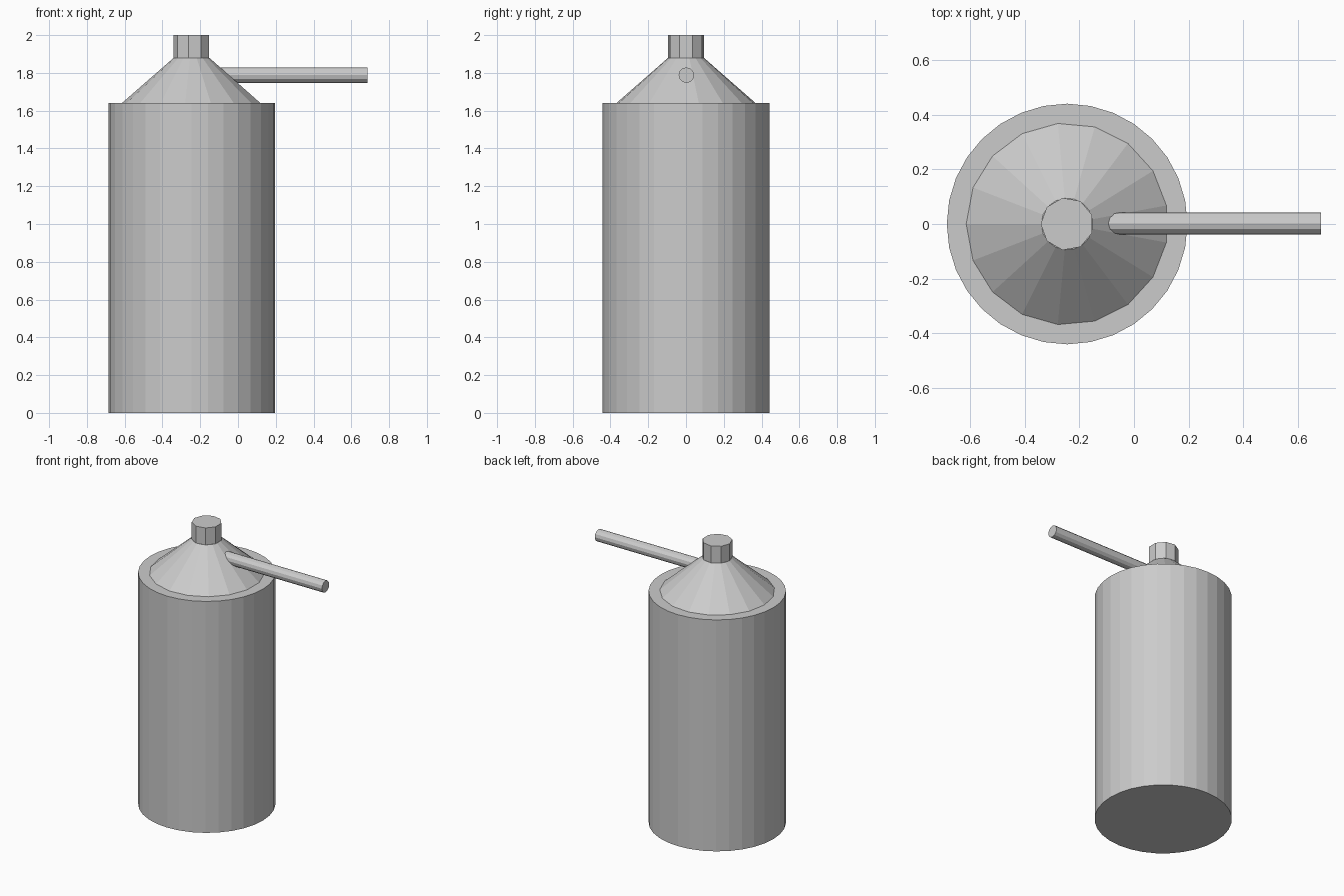
import bpy
from math import pi

if "Cube" in bpy.data.objects:
    bpy.data.objects.remove(bpy.data.objects["Cube"])

AXIS_X = -0.245  # vertical axis of the bottle


def frustum(name, r1, r2, start, length, sides, along_x=False):
    """Flat-shaded cylinder/cone from 'start', running up or towards +x."""
    x, y, z = start
    loc = (x + length / 2, y, z) if along_x else (x, y, z + length / 2)
    # odd side counts put one corner on the -x side
    turn = pi / 2 if sides % 2 else 0
    rot = (0, pi / 2, 0) if along_x else (0, 0, turn)
    bpy.ops.mesh.primitive_cone_add(vertices=sides, radius1=r1, radius2=r2,
                                    depth=length, location=loc, rotation=rot)
    obj = bpy.context.object
    obj.name = name
    return obj


# main container
frustum("body", 0.441, 0.441, (AXIS_X, 0, 0), 1.64, 32)
# sloping shoulder
frustum("shoulder", 0.37, 0.095, (AXIS_X, 0, 1.64), 0.24, 17)
# small cap on top
frustum("cap", 0.097, 0.097, (AXIS_X, 0, 1.88), 0.12, 9)
# thin spout out of the shoulder
frustum("spout", 0.041, 0.041, (-0.14, 0.002, 1.788), 0.825, 12, along_x=True)
